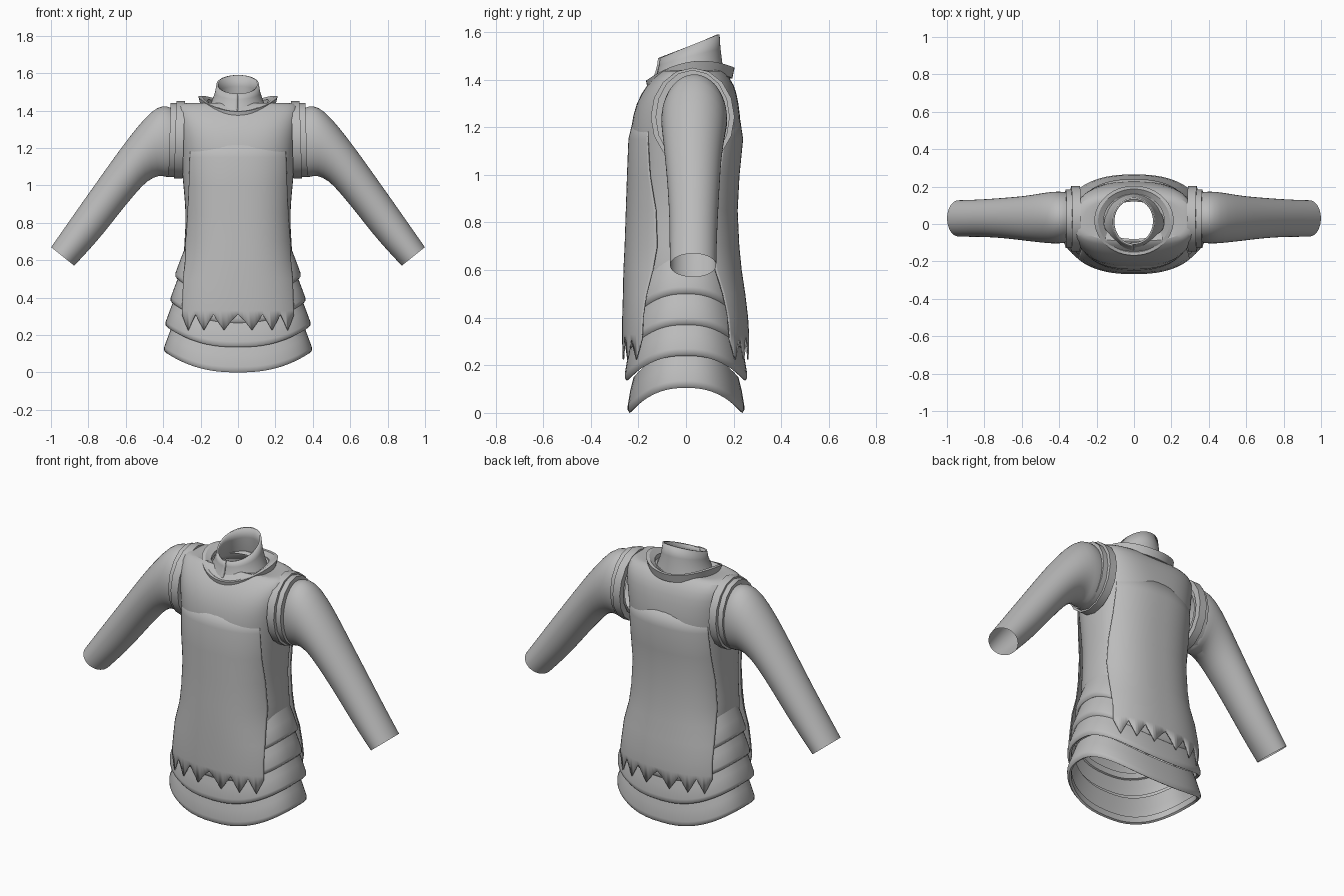
import bpy, bmesh, math
from math import sin, cos, pi, radians

cube = bpy.data.objects.get("Cube")
if cube:
    bpy.data.objects.remove(cube, do_unlink=True)

grey = bpy.data.materials.new("plain grey")
grey.use_nodes = True
grey.diffuse_color = (0.5, 0.5, 0.5, 1)
grey.node_tree.nodes["Principled BSDF"].inputs["Base Color"].default_value = (0.5, 0.5, 0.5, 1)


def loft(name, rows, around=True, along=False, sharp=40, subdivide=0, thickness=0):
    """Skin a list of point rows into one smooth-shaded part."""
    bm = bmesh.new()
    grid = [[bm.verts.new(p) for p in row] for row in rows]
    n, m = len(grid), len(grid[0])
    for i in range(n if along else n - 1):
        for j in range(m if around else m - 1):
            a, b = grid[i], grid[(i + 1) % n]
            k = (j + 1) % m
            bm.faces.new((a[j], a[k], b[k], b[j]))
    bmesh.ops.recalc_face_normals(bm, faces=bm.faces)
    mesh = bpy.data.meshes.new(name)
    bm.to_mesh(mesh)
    bm.free()
    mesh.materials.append(grey)
    mesh.polygons.foreach_set("use_smooth", [True] * len(mesh.polygons))
    mesh.set_sharp_from_angle(angle=radians(sharp))
    obj = bpy.data.objects.new(name, mesh)
    bpy.context.collection.objects.link(obj)
    if thickness:
        mod = obj.modifiers.new("Thickness", 'SOLIDIFY')
        mod.thickness = thickness
        mod.offset = 0
    if subdivide:
        mod = obj.modifiers.new("Smooth", 'SUBSURF')
        mod.levels = mod.render_levels = subdivide
    return obj


def outline(a, width, front, back, power=2.4):
    """Point on a rounded torso section; angle 0 faces the front."""
    s, c, p = sin(a), cos(a), 2 / power
    x = math.copysign(width * abs(s) ** p, s)
    y = -front * abs(c) ** p if c > 0 else back * abs(c) ** p
    return x, y


def circle(n, start=0.0):
    return [start + 2 * pi * i / n for i in range(n)]


# Torso: height, half width, front depth, back depth, squareness
torso = [(.50, .28, .225, .210, 2.4), (.60, .293, .235, .208, 2.4),
         (.70, .287, .237, .205, 2.4), (.80, .280, .236, .200, 2.4),
         (.90, .283, .234, .202, 2.4), (1.0, .293, .234, .212, 2.4),
         (1.1, .302, .234, .226, 2.5), (1.2, .310, .233, .233, 2.6),
         (1.3, .320, .212, .222, 2.8), (1.38, .328, .165, .205, 3),
         (1.43, .325, .110, .165, 3), (1.445, .29, .090, .140, 2.6),
         (1.43, .16, .080, .120, 2.2)]
loft("torso", [[(*outline(a, w, f, b, p), z) for a in circle(40)]
               for z, w, f, b, p in torso], subdivide=1)

# Overlapping skirt bands, each dipping at front and back with a rolled rim
bands = [(.50, .335, .235), (.37, .360, .247), (.24, .387, .257), (.105, .395, .245)]
rim = [(.15, -.045, -.025), (.09, -.022, -.010), (.03, 0, 0), (.012, 0, 0),
       (0, -.010, -.008), (.006, -.022, -.018), (.04, -.025, -.020)]
for i, (side_z, w, d) in enumerate(bands):
    loft(f"skirt_band_{i + 1}",
         [[(*outline(a, w + dw, d + dd, d + dd), side_z + dz - .105 * cos(a) ** 2)
           for a in circle(64)] for dz, dw, dd in rim], sharp=50)

# Tabard panels: height, half width, front depth, back depth, edge angle
tabard = [(1.25, .310, .215, .222, 50), (1.15, .312, .239, .237, 52),
          (1.0, .305, .245, .222, 56), (.85, .293, .250, .214, 64),
          (.70, .300, .255, .221, 66), (.60, .312, .260, .231, 62),
          (.50, .345, .262, .246, 55), (.40, .363, .265, .258, 51),
          (.33, .373, .265, .262, 50)]
TEETH, COLS = 6, 48


def panel(name, turn):
    rows = []
    for z, w, f, b, edge in tabard:
        rows.append([(*outline(turn + radians(edge) * (2 * j / COLS - 1), w, f, b), z)
                     for j in range(COLS + 1)])
    hem = []
    for j in range(COLS + 1):
        phase = (j * TEETH / COLS) % 1
        tooth = 1 - abs(2 * phase - 1)
        x, y, _ = rows[-1][j]
        hem.append((x, y, .31 - .085 * tooth))
    loft(name, rows + [hem], around=False, thickness=.006)


panel("front_tabard", 0)
panel("back_tabard", pi)

# Sleeves: upper x, z, lower x, z, then centre and half depth in y
sleeve = [(.29, 1.38, .29, 1.09, .035, .12), (.36, 1.42, .35, 1.045, .035, .135),
          (.40, 1.43, .38, 1.04, .035, .14), (.46, 1.405, .42, 1.055, .034, .14),
          (.55, 1.30, .485, 1.025, .032, .13), (.63, 1.195, .54, .965, .03, .12),
          (.74, 1.04, .62, .87, .032, .11), (.85, .885, .72, .74, .032, .102),
          (.93, .77, .80, .65, .03, .10), (1.0, .67, .875, .57, .03, .098)]

# Armhole trim: each ring is a rectangular band around the shoulder
trims = [("armhole_band", .290, .336, .176, .207, .035),
         ("armhole_piping", .330, .366, .156, .198, .03)]

for side, sign in (("left", 1), ("right", -1)):
    rows = []
    for ux, uz, lx, lz, cy, hy in sleeve:
        rows.append([(sign * ((ux + lx) / 2 + (ux - lx) / 2 * cos(a)),
                      cy + hy * sin(a),
                      (uz + lz) / 2 + (uz - lz) / 2 * cos(a)) for a in circle(24)])
    loft(f"{side}_sleeve", rows, subdivide=1)
    for name, x0, x1, hy, hz, t in trims:
        section = [(x0, 0), (x1, 0), (x1, t), (x0, t)]
        loft(f"{side}_{name}",
             [[(sign * (x - .03 * cos(a) * (hz - inset)), .028 + (hy - inset) * sin(a),
                1.243 + (hz - inset) * cos(a)) for a in circle(16)]
              for x, inset in section], along=True, sharp=30)


# Collar trim: a flared band that rises over the shoulders
def trim_height(a):
    return 1.449 - .0275 * cos(a) - .026 * cos(2 * a)


loft("collar_trim",
     [[(r * 1.08 * sin(a), .018 - r * .95 * cos(a), trim_height(a) + dz)
       for a in circle(48)]
      for r, dz in ((.186, -.045), (.196, 0), (.178, 0), (.150, -.02), (.150, -.045))],
     along=True, sharp=30)

# Standing collar: a slanted wrap whose ends overlap at the front
rows = []
for t in (0, .15, .4, .7, 1):
    flare = (1 - t) ** 1.6
    row = []
    for j in range(53):
        u = j / 52
        a = -.16 + u * (2 * pi + .16)
        r = 1 + .07 * (u - .5)
        x = (.108 + .055 * flare) * r * sin(a)
        y = .014 - (.122 + .026 * flare) * r * cos(a)
        top = 1.54 - .05 * cos(a)
        row.append((x, y, 1.39 + (top - 1.39) * t))
    rows.append(row)
loft("standing_collar", rows, around=False, thickness=.01)
